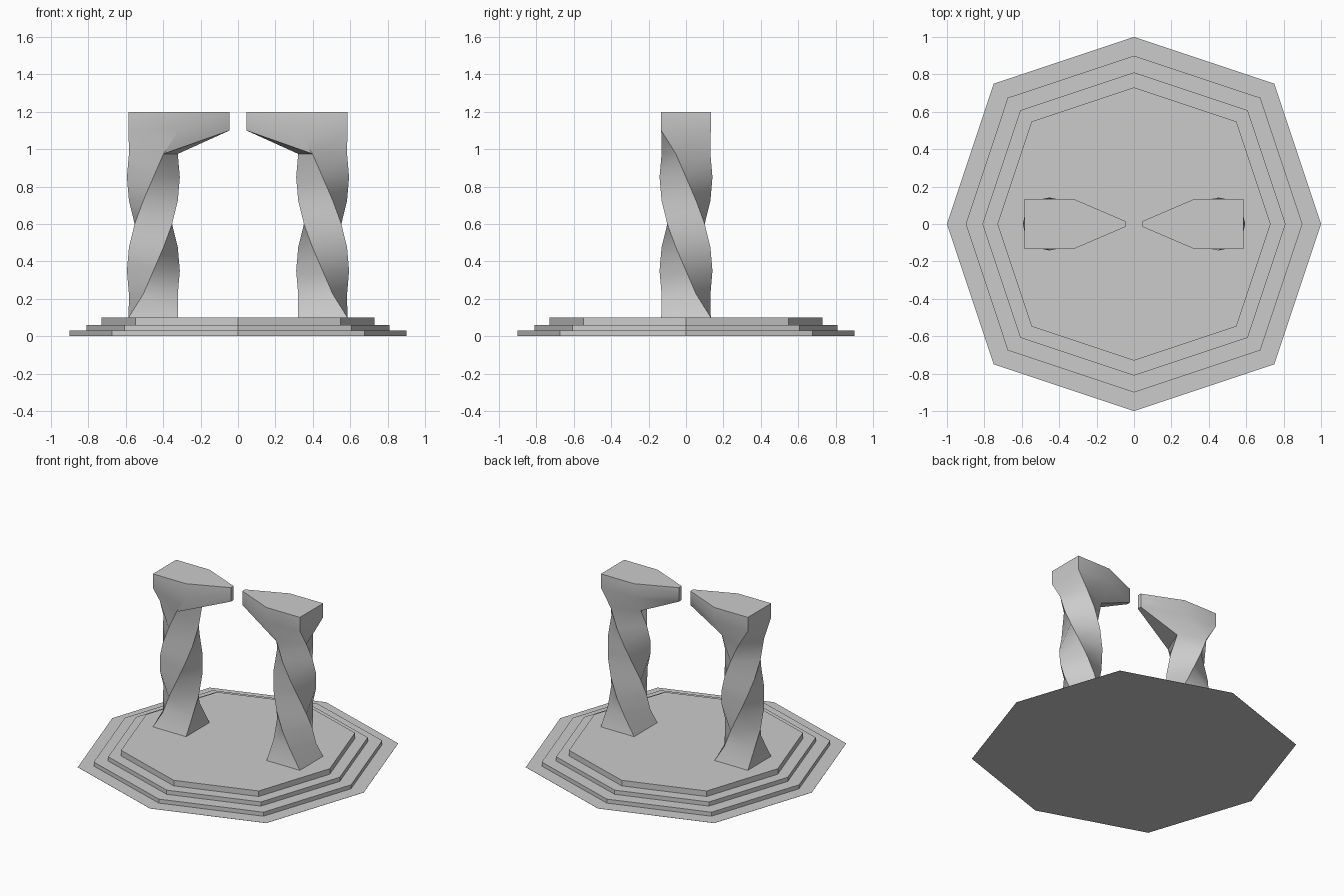
import bpy, bmesh
from math import radians, cos, sin, sqrt

if "Cube" in bpy.data.objects:
    bpy.data.objects.remove(bpy.data.objects["Cube"])


def finish(bm, name, angle=30):
    bmesh.ops.recalc_face_normals(bm, faces=bm.faces[:])
    me = bpy.data.meshes.new(name)
    bm.to_mesh(me)
    bm.free()
    ob = bpy.data.objects.new(name, me)
    bpy.context.collection.objects.link(ob)
    me.shade_smooth()
    me.set_sharp_from_angle(angle=radians(angle))
    return ob


def bridge(bm, a, b, skip=()):
    n = len(a)
    for i in range(n):
        if i not in skip:
            j = (i + 1) % n
            bm.faces.new((a[i], a[j], b[j], b[i]))


# Stepped eight-pointed platform: (scale, z) profile
bm = bmesh.new()
outline = [(1, 0), (.75, .75), (0, 1), (-.75, .75), (-1, 0), (-.75, -.75), (0, -1), (.75, -.75)]
profile = [(1, 0), (1, .001), (.9, .001), (.9, .03), (.81, .03), (.81, .06), (.73, .06), (.73, .1)]
rings = [[bm.verts.new((x * s, y * s, z)) for x, y in outline] for s, z in profile]
for a, b in zip(rings, rings[1:]):
    bridge(bm, a, b)
bm.faces.new(rings[0])
bm.faces.new(rings[-1])
finish(bm, "stepped_platform")

# Twisted square pillar, flared at both ends, with a straight block on top
bm = bmesh.new()
CX, END, WAIST = .4525, .1325, .10
levels = [(.1 + .125 * i, 22.5 * i, END if i in (0, 8) else WAIST) for i in range(9)]
levels.append((1.2, 180, END))
rings = []
for z, turn, half in levels:
    r = half * sqrt(2)
    angles = [radians(45 + 90 * k - turn) for k in range(4)]
    rings.append([bm.verts.new((CX + r * cos(t), r * sin(t), z)) for t in angles])
for i, (a, b) in enumerate(zip(rings, rings[1:])):
    bridge(bm, a, b, skip=(3,) if i >= 7 else ())
bm.faces.new(rings[-1])
bm.faces.new(rings[0])

# Tapering arm reaching inward from the pillar head
front = [ring[0] for ring in rings[7:]]
back = [ring[3] for ring in rings[7:]]
root = front + back[::-1]
TX, TY = .045, .015
tip = [bm.verts.new((TX, -TY, z)) for z in (1.1, 1.15, 1.2)]
tip += [bm.verts.new((TX, TY, z)) for z in (1.2, 1.15, 1.1)]
bridge(bm, root, tip)
bm.faces.new(tip)
pillars = finish(bm, "twisted_pillars")
mirror = pillars.modifiers.new("mirror", 'MIRROR')
mirror.use_axis = (True, False, False)
mirror.use_mirror_merge = False
